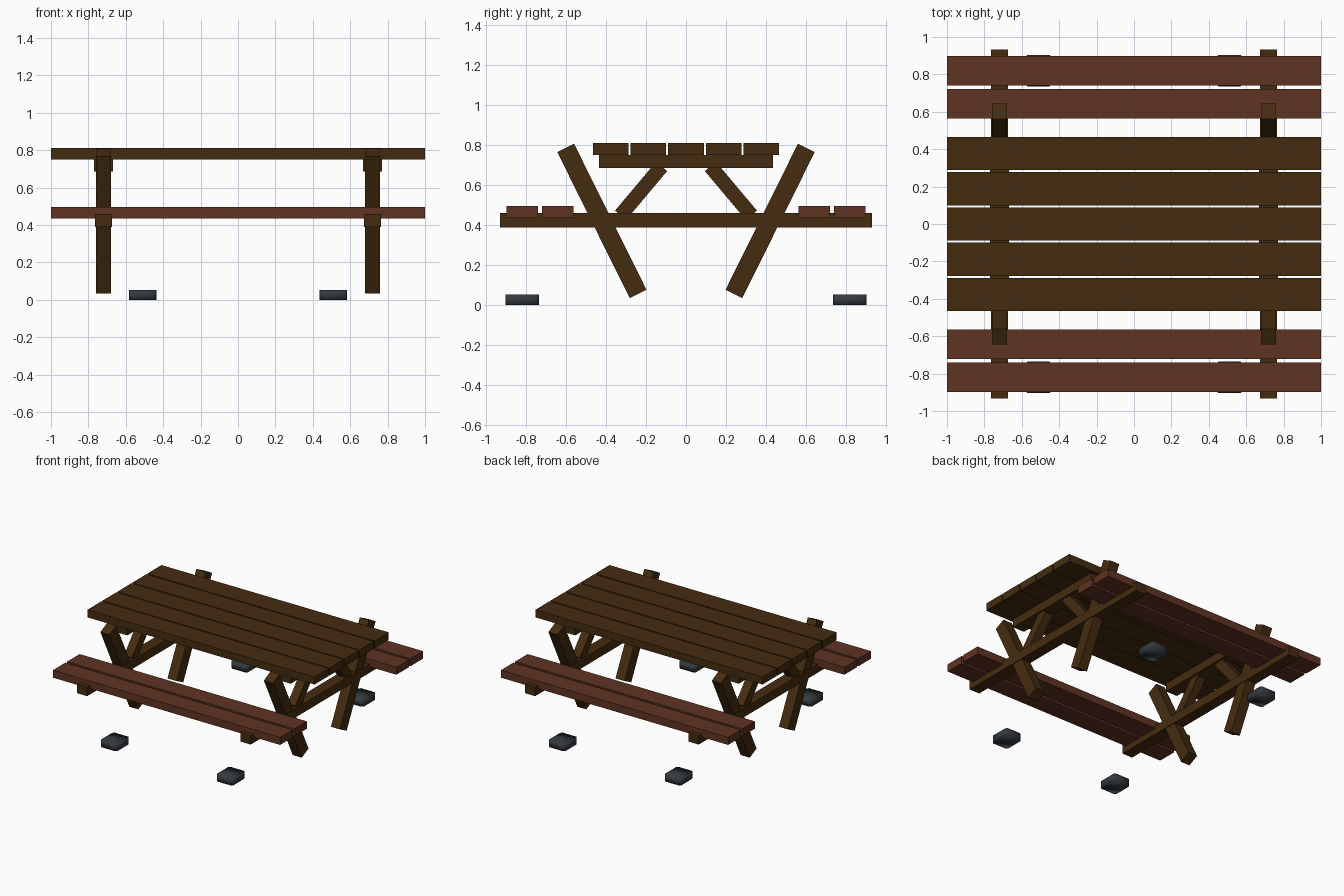
import bpy, bmesh, math
from mathutils import Matrix, Vector

if "Cube" in bpy.data.objects:
    bpy.data.objects.remove(bpy.data.objects["Cube"])


def material(name, rgb):
    m = bpy.data.materials.new(name)
    m.diffuse_color = (*rgb, 1)
    m.use_nodes = True
    m.node_tree.nodes["Principled BSDF"].inputs["Base Color"].default_value = m.diffuse_color
    return m


WOOD = material("dark brown wood", (0.060, 0.025, 0.005))
RED = material("reddish brown wood", (0.115, 0.033, 0.017))
STONE = material("charcoal block", (0.034, 0.042, 0.050))


def finish(name, bm, mat):
    bmesh.ops.recalc_face_normals(bm, faces=bm.faces[:])
    me = bpy.data.meshes.new(name)
    bm.to_mesh(me)
    bm.free()
    me.materials.append(mat)
    ob = bpy.data.objects.new(name, me)
    bpy.context.collection.objects.link(ob)
    return ob


def box(name, center, size, mat, tilt=0.0):
    """Box of the given size, tilted about the x axis."""
    bm = bmesh.new()
    bmesh.ops.create_cube(bm, size=1)
    m = Matrix.Translation(center) @ Matrix.Rotation(tilt, 4, 'X') @ Matrix.Diagonal((*size, 1))
    bmesh.ops.transform(bm, matrix=m, verts=bm.verts[:])
    return finish(name, bm, mat)


def bar(name, x, a, b, thick, width, mat):
    """Timber running between two (y, z) points at the given x."""
    a, b = Vector(a), Vector(b)
    d, c = b - a, (a + b) / 2
    return box(name, (x, c.x, c.y), (thick, width, d.length), mat, math.atan2(-d.x, d.y))


# Table top planks
for i in range(5):
    box("table_plank", (0, (i - 2) * 0.1885, 0.781), (2, 0.178, 0.06), WOOD)

# Bench planks
for s in (-1, 1):
    for y in (0.642, 0.820):
        box("seat_plank", (0, s * y, 0.466), (2, 0.157, 0.06), RED)

# Two end frames
for x in (-0.7195, 0.7195):
    box("seat_beam", (x, 0, 0.4245), (0.09, 1.866, 0.071), WOOD)
    box("top_beam", (x, 0, 0.718), (0.102, 0.874, 0.066), WOOD)
    for s in (-1, 1):
        bar("leg", x, (s * 0.240, 0.055), (s * 0.603, 0.787), 0.08, 0.094, WOOD)
        bar("brace", x, (s * 0.328, 0.449), (s * 0.122, 0.694), 0.07, 0.0725, WOOD)

# Loose ground blocks: softly shaded with clipped corners
for sx in (-1, 1):
    for sy in (-1, 1):
        bm = bmesh.new()
        bmesh.ops.create_cube(bm, size=1)
        m = Matrix.Translation((sx * 0.51, sy * 0.82, 0.026)) @ Matrix.Diagonal((0.146, 0.168, 0.052, 1))
        bmesh.ops.transform(bm, matrix=m, verts=bm.verts[:])
        upright = [e for e in bm.edges if abs(e.verts[0].co.z - e.verts[1].co.z) > 0.01]
        bmesh.ops.bevel(bm, geom=upright, offset=0.014, segments=1, affect='EDGES')
        for f in bm.faces:
            f.smooth = True
        finish("ground_block", bm, STONE)
